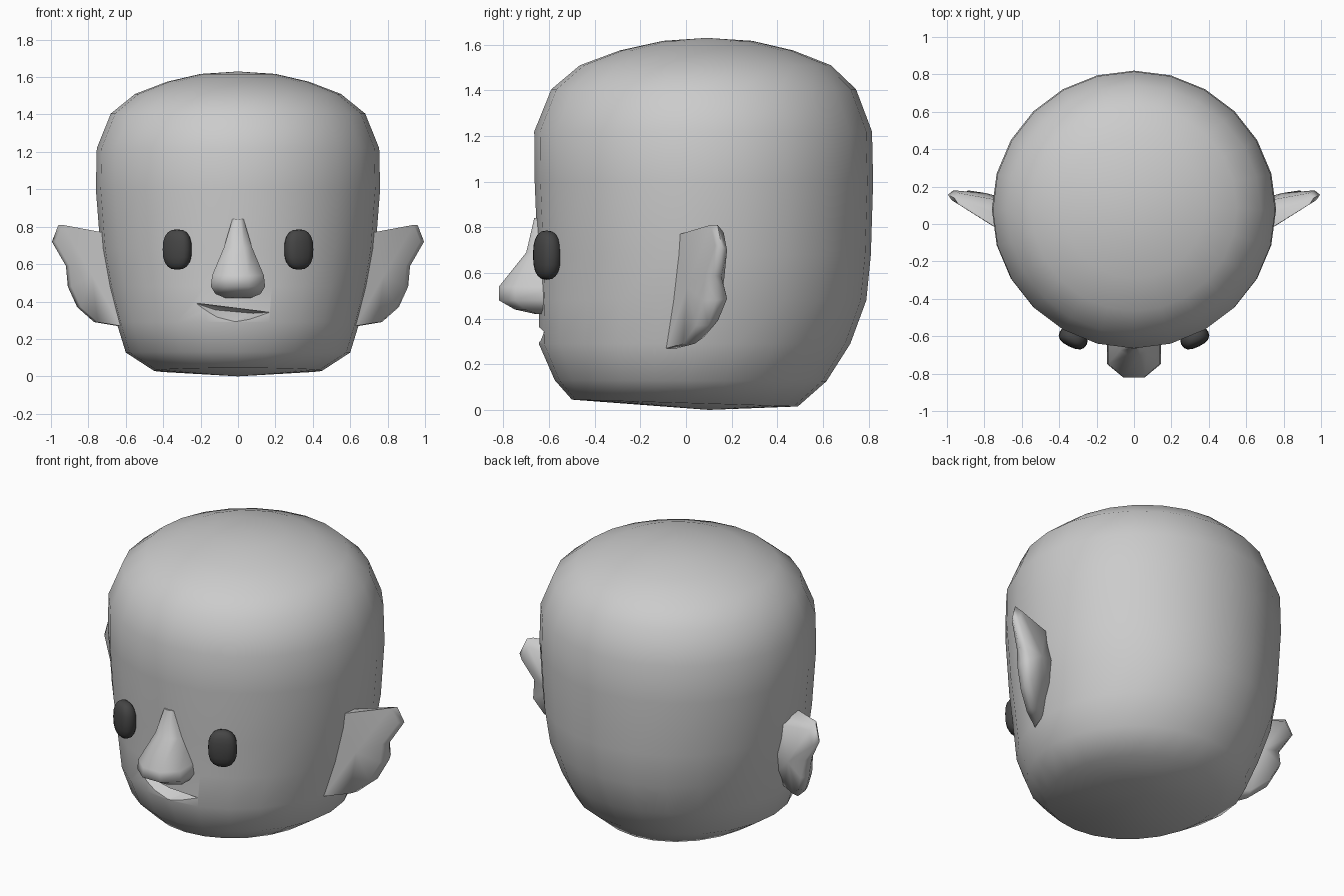
import bpy, bmesh, math
from mathutils import Matrix, Vector

if "Cube" in bpy.data.objects:
    bpy.data.objects.remove(bpy.data.objects["Cube"])


def finish(name, bm, angle=50):
    bmesh.ops.recalc_face_normals(bm, faces=bm.faces)
    me = bpy.data.meshes.new(name)
    bm.to_mesh(me)
    bm.free()
    ob = bpy.data.objects.new(name, me)
    bpy.context.collection.objects.link(ob)
    smooth(ob, angle)
    return ob


def smooth(ob, angle):
    bpy.ops.object.select_all(action='DESELECT')
    bpy.context.view_layer.objects.active = ob
    ob.select_set(True)
    bpy.ops.object.shade_smooth_by_angle(angle=math.radians(angle))


def loft(bm, rings, caps=True):
    loops = [[bm.verts.new(p) for p in r] for r in rings]
    n = len(loops[0])
    for a, b in zip(loops, loops[1:]):
        for i in range(n):
            j = (i + 1) % n
            bm.faces.new((a[i], a[j], b[j], b[i]))
    if caps:
        bm.faces.new(loops[0])
        bm.faces.new(loops[-1])
    return loops


# Head: half width, front y, back y, front z, back z
HEAD = [(0.45, -0.50, 0.49, 0.045, 0.015), (0.60, -0.575, 0.615, 0.13, 0.125),
        (0.65, -0.645, 0.72, 0.29, 0.29), (0.70, -0.643, 0.79, 0.48, 0.48),
        (0.735, -0.65, 0.81, 0.68, 0.68), (0.76, -0.663, 0.82, 1.0, 1.0),
        (0.755, -0.665, 0.815, 1.22, 1.22), (0.68, -0.59, 0.745, 1.405, 1.405),
        (0.55, -0.465, 0.635, 1.51, 1.51), (0.38, -0.29, 0.47, 1.575, 1.575),
        (0.20, -0.10, 0.29, 1.617, 1.617)]
bm = bmesh.new()
rings = []
for w, yf, yb, zf, zb in HEAD:
    ring = []
    for i in range(24):
        a = math.tau * i / 24
        t = (1 + math.sin(a)) / 2
        ring.append((w * math.cos(a), yf + (yb - yf) * t, zf + (zb - zf) * t))
    rings.append(ring)
loops = loft(bm, rings, caps=False)
for loop, centre in ((loops[0], (0, 0.1, 0.0)), (loops[-1], (0, 0.09, 1.63))):
    c = bm.verts.new(centre)
    for i in range(24):
        bm.faces.new((loop[i], loop[(i + 1) % 24], c))
head = finish("head", bm)

# Crooked mouth notch cut into the head
bm = bmesh.new()
for x, z in ((-0.23, 0.392), (0.17, 0.342), (0.06, 0.302), (-0.02, 0.292), (-0.11, 0.312)):
    bm.verts.new((x, -0.8, z))
    bm.verts.new((x, 0.04 - 0.685 * math.sqrt(1 - (x / 0.66) ** 2), z))
for x, z in ((-0.12, 0.355), (0.08, 0.337)):
    bm.verts.new((x, -0.575, z))
bmesh.ops.convex_hull(bm, input=bm.verts)
cutter = finish("mouth_cutter", bm)
cutter.hide_render = True
mod = head.modifiers.new("mouth", 'BOOLEAN')
mod.operation = 'DIFFERENCE'
mod.solver = 'EXACT'
mod.object = cutter
bpy.context.view_layer.objects.active = head
bpy.ops.object.modifier_apply(modifier=mod.name)
bpy.data.objects.remove(cutter)
smooth(head, 45)

# Nose: z, half width, tip y
bm = bmesh.new()
rings = []
for z, w, y in ((0.84, 0.03, -0.665), (0.69, 0.075, -0.70), (0.54, 0.138, -0.82),
                (0.48, 0.145, -0.82), (0.44, 0.12, -0.75), (0.42, 0.07, -0.66)):
    half = [(w, -0.56), (w, y * 0.6 - 0.64 * 0.4), (0.4 * w, y)]
    prof = half + [(-a, b) for a, b in reversed(half)]
    rings.append([(a, b, z) for a, b in prof])
loft(bm, rings)
finish("nose", bm, 60)

# Eyes: rounded-off dark buttons turned to follow the face
dark = bpy.data.materials.new("eye_dark")
dark.diffuse_color = (0.06, 0.06, 0.06, 1)
dark.use_nodes = True
dark.node_tree.nodes["Principled BSDF"].inputs["Base Color"].default_value = dark.diffuse_color
for side, s in (("left", -1), ("right", 1)):
    bm = bmesh.new()
    bmesh.ops.create_uvsphere(bm, u_segments=16, v_segments=10, radius=1)
    for v in bm.verts:
        v.co = Vector([math.copysign(abs(c) ** 0.8, c) for c in v.co])
    m = (Matrix.Translation((s * 0.325, -0.61, 0.678)) @ Matrix.Rotation(s * 0.45, 4, 'Z')
         @ Matrix.Diagonal((0.08, 0.05, 0.108, 1)))
    bmesh.ops.transform(bm, matrix=m, verts=bm.verts)
    finish("eye_" + side, bm, 80).data.materials.append(dark)

# Ears: front outline (x, z) with the y of the back rim; front face leans backwards
EAR = [(0.66, 0.77, 0.10), (0.745, 0.77, 0.13), (0.96, 0.81, 0.165), (0.995, 0.72, 0.18),
       (0.92, 0.59, 0.155), (0.91, 0.48, 0.18), (0.86, 0.37, 0.14), (0.77, 0.29, 0.08),
       (0.65, 0.27, 0.0), (0.60, 0.35, 0.06), (0.62, 0.58, 0.12)]
for side, s in (("left", -1), ("right", 1)):
    bm = bmesh.new()
    front, rim, back = [], [], []
    for x, z, yb in EAR:
        f = -0.08 + (x - 0.66) * 0.62
        front.append((s * (x - 0.02), f, z))
        rim.append((s * x, f + (yb - f) * 0.55, z))
        back.append((s * (x * 0.9 + 0.07), yb, z * 0.88 + 0.065))
    loops = loft(bm, [front, rim, back], caps=False)
    # shallow bowl in front, soft bulge behind
    for loop, c in ((loops[0], (s * 0.78, 0.005, 0.54)), (loops[2], (s * 0.79, 0.165, 0.55))):
        v = bm.verts.new(c)
        for i in range(len(loop)):
            bm.faces.new((loop[i], loop[(i + 1) % len(loop)], v))
    finish("ear_" + side, bm, 70)
